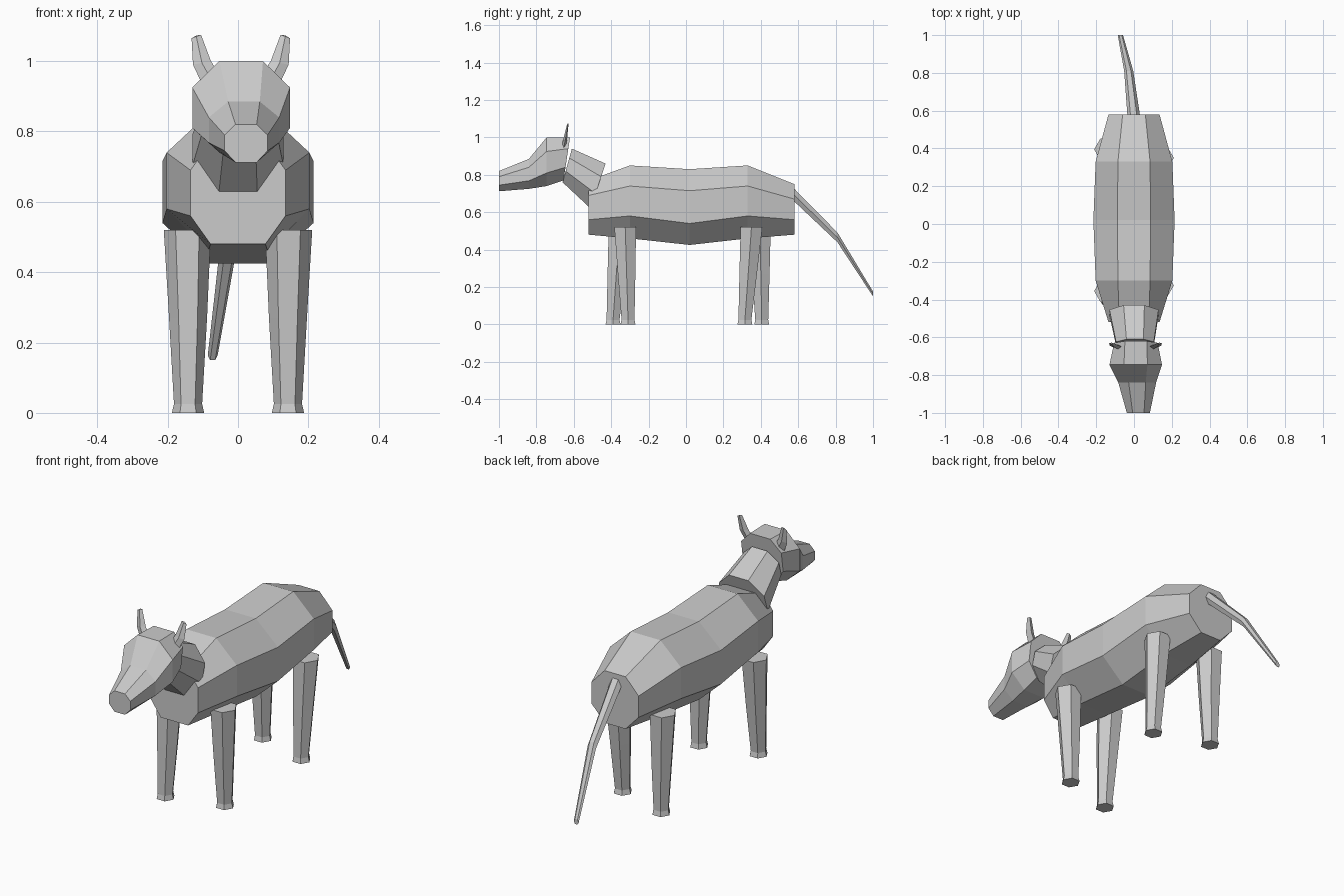
import bpy, bmesh
from math import cos, sin, pi

if "Cube" in bpy.data.objects:
    bpy.data.objects.remove(bpy.data.objects["Cube"], do_unlink=True)

grey = bpy.data.materials.new("plain_grey")
grey.use_nodes = True
colour = (0.6, 0.6, 0.6, 1)
grey.diffuse_color = colour
grey.node_tree.nodes["Principled BSDF"].inputs["Base Color"].default_value = colour


def loft(name, rings):
    """Skin a closed, capped, flat-shaded solid over equal-sized rings of points."""
    bm = bmesh.new()
    loops = [[bm.verts.new(p) for p in ring] for ring in rings]
    count = len(loops[0])
    for a, b in zip(loops, loops[1:]):
        for i in range(count):
            j = (i + 1) % count
            bm.faces.new((a[i], a[j], b[j], b[i]))
    bm.faces.new(loops[0])
    bm.faces.new(loops[-1])
    bmesh.ops.recalc_face_normals(bm, faces=bm.faces)
    mesh = bpy.data.meshes.new(name)
    bm.to_mesh(mesh)
    bm.free()
    mesh.materials.append(grey)
    obj = bpy.data.objects.new(name, mesh)
    bpy.context.collection.objects.link(obj)
    return obj


def octagon(cx, y_top, y_bottom, half, flat, zs):
    """Eight-sided section with flat top, bottom and sides, optionally tilted."""
    bottom, low, high, top = zs
    right = [(flat, top), (half, high), (half, low), (flat, bottom)]
    outline = right + [(-x, z) for x, z in reversed(right)]
    return [(cx + x, y_bottom + (y_top - y_bottom) * (z - bottom) / (top - bottom), z)
            for x, z in outline]


def hexagon(cx, cy, z, r):
    return [(cx + r * cos(i * pi / 3), cy + r * sin(i * pi / 3), z) for i in range(6)]


# Torso, front to back
loft("body", [octagon(0, y, y, half, flat, zs) for y, half, flat, zs in (
    (-0.52, 0.135, 0.078, (0.48, 0.56, 0.69, 0.77)),
    (-0.30, 0.203, 0.085, (0.46, 0.58, 0.74, 0.85)),
    (0.02, 0.215, 0.088, (0.425, 0.54, 0.715, 0.83)),
    (0.33, 0.203, 0.085, (0.46, 0.58, 0.74, 0.85)),
    (0.58, 0.135, 0.06, (0.48, 0.56, 0.67, 0.75)),
)])

# Neck, rising forward out of the chest
loft("neck", [
    octagon(0, -0.43, -0.51, 0.13, 0.055, (0.62, 0.70, 0.79, 0.86)),
    octagon(0.005, -0.61, -0.66, 0.10, 0.045, (0.76, 0.82, 0.89, 0.94)),
])

# Head tapering to a blunt snout, turned slightly to its left
loft("head", [
    octagon(0.01, -0.62, -0.655, 0.115, 0.058, (0.77, 0.84, 0.94, 1.0)),
    octagon(0.009, -0.745, -0.745, 0.139, 0.062, (0.74, 0.81, 0.925, 1.0)),
    octagon(0.017, -0.84, -0.84, 0.10, 0.045, (0.725, 0.768, 0.84, 0.885)),
    octagon(0.023, -1.0, -1.0, 0.061, 0.03, (0.712, 0.745, 0.79, 0.82)),
])

# Thin pointed ears
for side, name in ((1, "ear_left"), (-1, "ear_right")):
    rings = []
    for inner, outer, y, z, depth in ((0.05, 0.11, -0.655, 0.935, 0.012),
                                      (0.085, 0.136, -0.645, 0.99, 0.01),
                                      (0.113, 0.14, -0.632, 1.065, 0.004)):
        mid = (inner + outer) / 2
        rings.append([(0.008 + side * x, y + dy, z + dz) for x, dy, dz in (
            (inner, 0, 0.01), (mid, depth, 0.008), (outer, 0, 0), (mid, -depth, 0.005))])
    loft(name, rings)

# Tapered legs in mid-stride, each ending in a small flared foot
for name, side, y_top, y_foot in (("front_leg_left", 1, -0.325, -0.31),
                                  ("front_leg_right", -1, -0.355, -0.39),
                                  ("back_leg_left", 1, 0.35, 0.315),
                                  ("back_leg_right", -1, 0.395, 0.405)):
    x = side * 0.142
    loft(name, [
        hexagon(x, y_foot, 0, 0.046),
        hexagon(x, y_foot, 0.025, 0.04),
        hexagon(x, (y_top + y_foot) / 2, 0.27, 0.054),
        hexagon(x + side * 0.002, y_top, 0.52, 0.067),
    ])

# Tail, drooping backward and to the right
loft("tail", [
    [(x + w * cos(i * pi / 3), y, z + h * sin(i * pi / 3)) for i in range(6)]
    for x, y, z, w, h in ((0, 0.56, 0.71, 0.034, 0.04),
                          (-0.028, 0.81, 0.465, 0.024, 0.03),
                          (-0.072, 1.0, 0.163, 0.014, 0.015))
])
